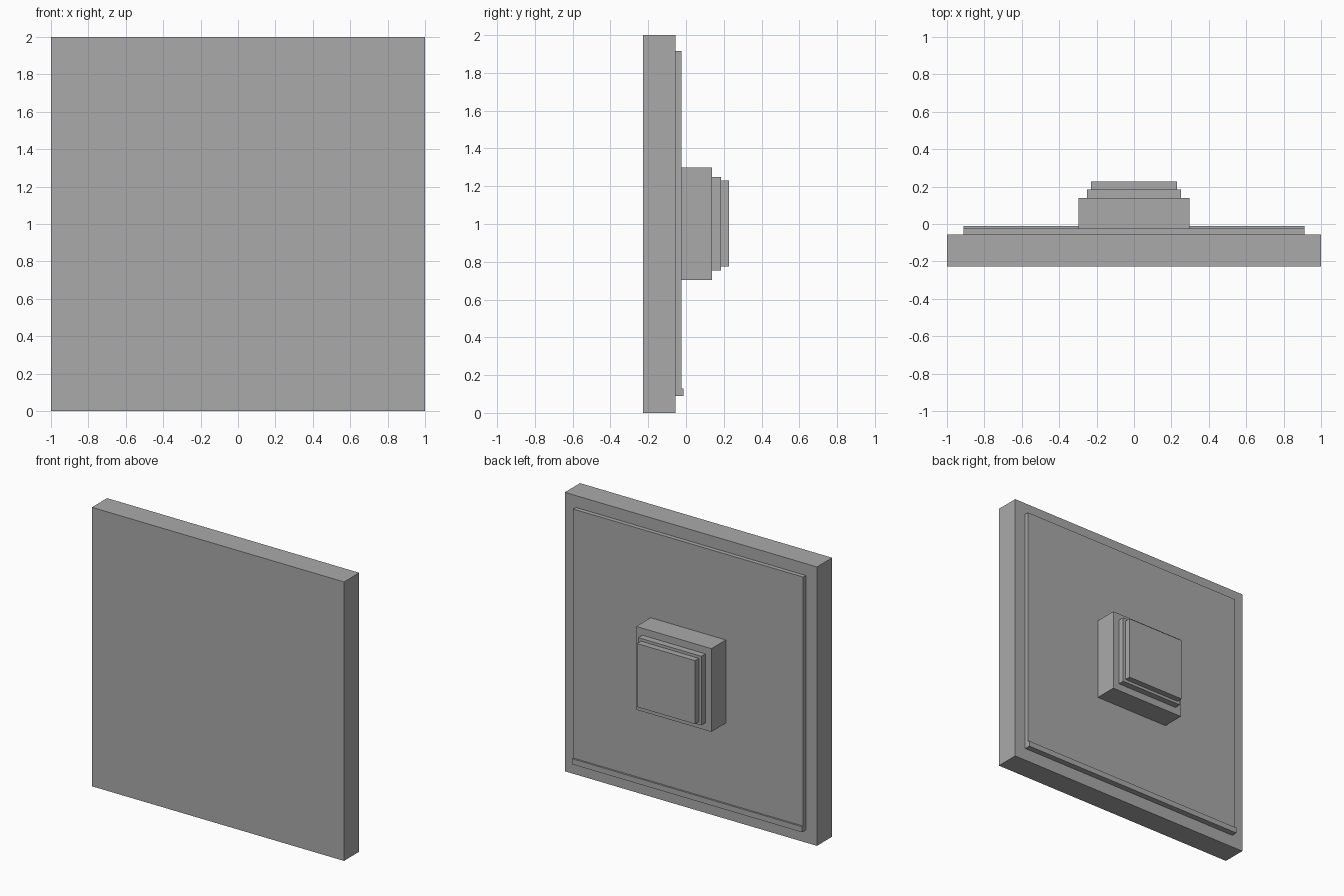
import bpy

if "Cube" in bpy.data.objects:
    bpy.data.objects.remove(bpy.data.objects["Cube"], do_unlink=True)

# One plain grey for every part
grey = bpy.data.materials.new("plain grey")
grey.use_nodes = True
colour = (0.4, 0.4, 0.4, 1)
grey.diffuse_color = colour
grey.node_tree.nodes["Principled BSDF"].inputs["Base Color"].default_value = colour


def slab(name, half_width, y0, y1, z0, z1):
    """Box centred on x = 0 between the given depth and height limits."""
    bpy.ops.mesh.primitive_cube_add(size=1, location=(0, (y0 + y1) / 2, (z0 + z1) / 2))
    ob = bpy.context.object
    ob.name = name
    ob.scale = (2 * half_width, y1 - y0, z1 - z0)
    bpy.ops.object.transform_apply(location=False, rotation=False, scale=True)
    ob.data.materials.append(grey)
    return ob


# Large front plate and the thinner panel behind it
slab("front_plate", 1.0, -0.227, -0.055, 0, 2)
slab("back_panel", 0.912, -0.055, -0.025, 0.09, 1.915)

# Narrow ledge along the bottom of the panel
slab("bottom_ledge", 0.912, -0.025, -0.012, 0.09, 0.13)

# Stepped mount in the middle of the back
slab("mount_base", 0.298, -0.025, 0.138, 0.703, 1.3)
slab("mount_step", 0.25, 0.138, 0.184, 0.755, 1.25)
slab("mount_cap", 0.23, 0.184, 0.227, 0.775, 1.23)
